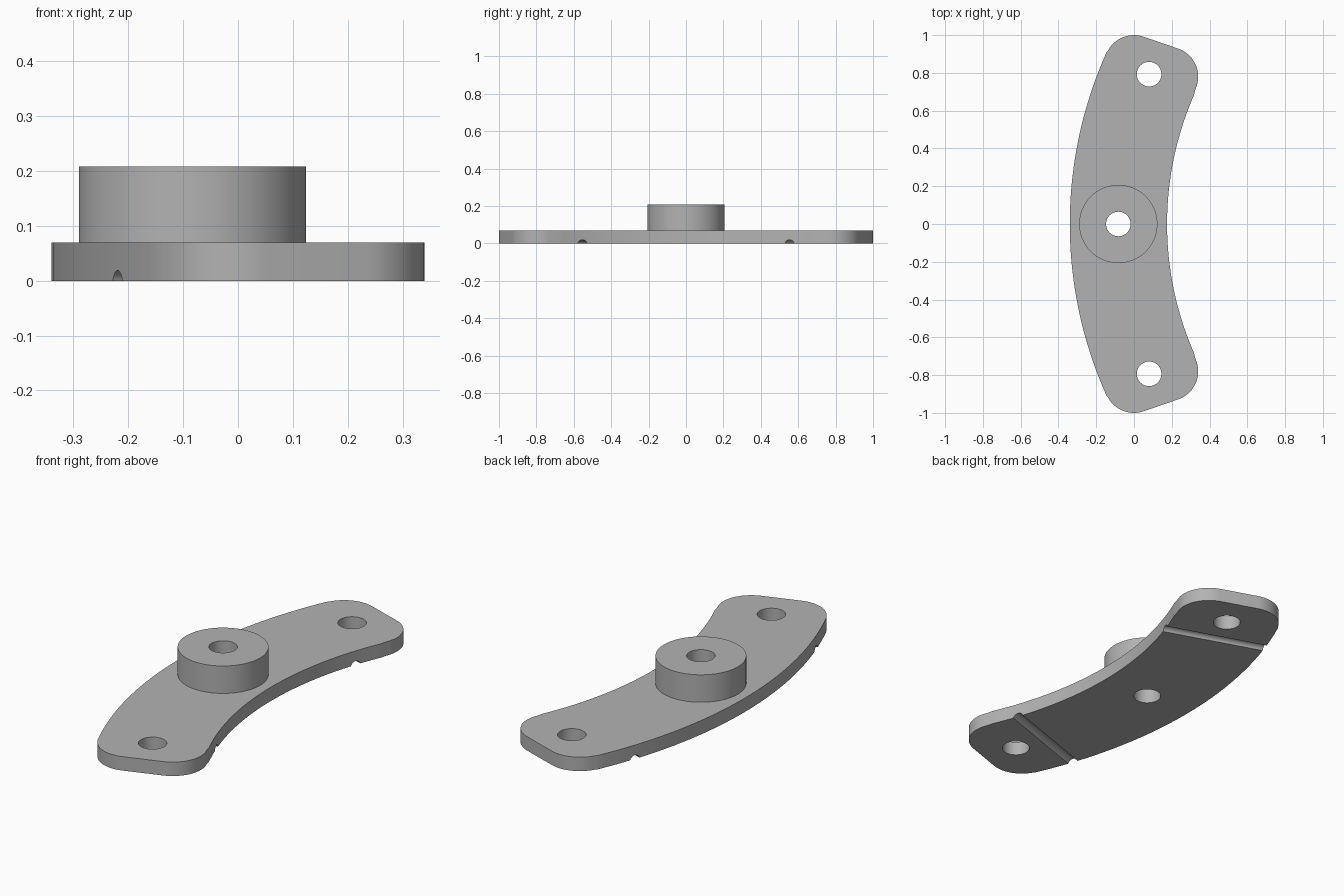
import bpy
import bmesh
from math import sin, cos, atan2, radians, pi
from mathutils import Matrix, Vector

default = bpy.data.objects.get("Cube")
if default:
    bpy.data.objects.remove(default, do_unlink=True)

THICK, TOP = 0.07, 0.208
ARC_X, R_OUT, R_IN = 1.88, 2.22, 1.705      # shared centre of both long edges
CORNER_R = 0.157
CORNER_A, CORNER_B = Vector((0.0, 0.843)), Vector((0.183, 0.78))
BOSS_X, BOSS_R, BORE_R = -0.083, 0.207, 0.065

grey = bpy.data.materials.new("grey metal")
grey.use_nodes = True
grey.diffuse_color = (0.45, 0.45, 0.45, 1)
grey.node_tree.nodes["Principled BSDF"].inputs["Base Color"].default_value = (0.45, 0.45, 0.45, 1)


def make_object(name, bm):
    bmesh.ops.recalc_face_normals(bm, faces=bm.faces)
    mesh = bpy.data.meshes.new(name)
    bm.to_mesh(mesh)
    bm.free()
    mesh.materials.append(grey)
    obj = bpy.data.objects.new(name, mesh)
    bpy.context.collection.objects.link(obj)
    return obj


def cylinder(name, radius, depth, matrix, sides=64):
    bm = bmesh.new()
    bmesh.ops.create_cone(bm, cap_ends=True, segments=sides, radius1=radius,
                          radius2=radius, depth=depth, matrix=matrix)
    return make_object(name, bm)


def arc(cx, cy, radius, start, end, steps):
    angles = [start + (end - start) * i / steps for i in range(steps + 1)]
    return [(cx + radius * cos(a), cy + radius * sin(a)) for a in angles]


def combine(target, other, operation):
    mod = target.modifiers.new(operation, 'BOOLEAN')
    mod.operation = operation
    mod.solver = 'EXACT'
    mod.object = other
    bpy.context.view_layer.objects.active = target
    bpy.ops.object.modifier_apply(modifier=mod.name)
    bpy.data.objects.remove(other, do_unlink=True)


# Curved plate: half outline, mirrored over y = 0
edge = CORNER_B - CORNER_A
tilt = atan2(edge.y, edge.x)
out_angle = atan2(CORNER_A.y, CORNER_A.x - ARC_X)
in_angle = atan2(CORNER_B.y, CORNER_B.x - ARC_X)
half = arc(ARC_X, 0, R_OUT, pi, out_angle, 24)
half += arc(*CORNER_A, CORNER_R, out_angle, tilt + pi / 2, 16)[1:]
half += arc(*CORNER_B, CORNER_R, tilt + pi / 2, in_angle - pi, 16)
half += arc(ARC_X, 0, R_IN, in_angle, pi, 24)[1:]
outline = half + [(x, -y) for x, y in half[-2:0:-1]]

bm = bmesh.new()
face = bm.faces.new([bm.verts.new((x, y, 0)) for x, y in outline])
lifted = bmesh.ops.extrude_face_region(bm, geom=[face])["geom"]
bmesh.ops.translate(bm, vec=(0, 0, THICK),
                    verts=[g for g in lifted if isinstance(g, bmesh.types.BMVert)])
bracket = make_object("curved_bracket", bm)

# Round boss standing on the plate, sunk slightly for a clean union
sunk = THICK / 2
combine(bracket, cylinder("boss", BOSS_R, TOP - sunk,
                          Matrix.Translation((BOSS_X, 0, (TOP + sunk) / 2)), 96), 'UNION')

# Through holes
for x, y in ((BOSS_X, 0), (0.08, 0.793), (0.08, -0.793)):
    combine(bracket, cylinder("hole", BORE_R, 1, Matrix.Translation((x, y, 0))), 'DIFFERENCE')

# Shallow round grooves across the underside, parallel to the ends
for side in (1, -1):
    matrix = (Matrix.Translation((0.024, 0.637 * side, -0.009))
              @ Matrix.Rotation(tilt * side, 4, 'Z') @ Matrix.Rotation(radians(90), 4, 'Y'))
    combine(bracket, cylinder("groove", 0.028, 1, matrix, 48), 'DIFFERENCE')

bpy.ops.object.select_all(action='DESELECT')
bracket.select_set(True)
bpy.context.view_layer.objects.active = bracket
bpy.ops.object.shade_smooth_by_angle(angle=radians(30))
